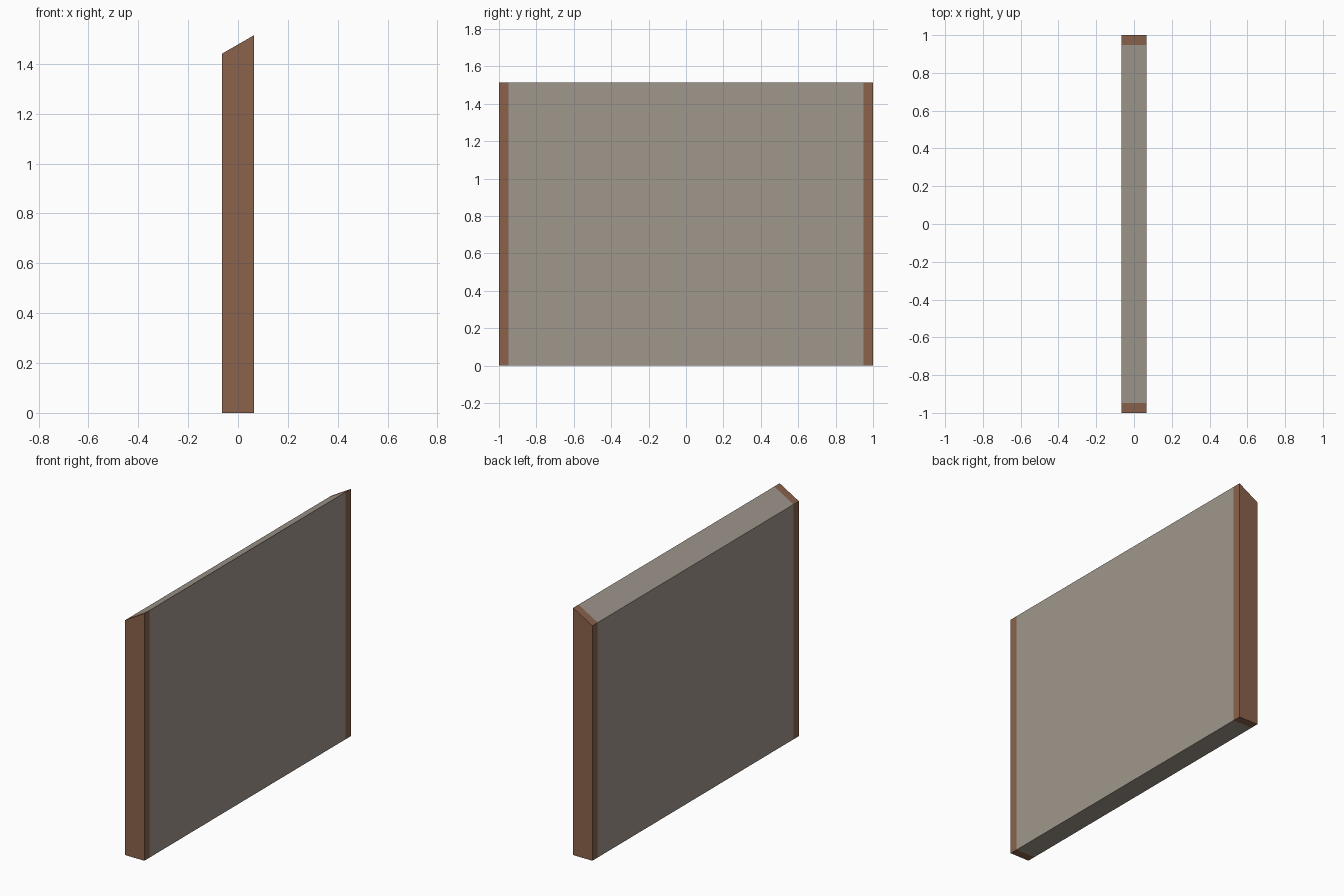
import bpy, bmesh
from mathutils import Vector

if "Cube" in bpy.data.objects:
    bpy.data.objects.remove(bpy.data.objects["Cube"])

HALF_T, HALF_L, BAND = 0.065, 1.0, 0.052
Z_LOW, Z_HIGH = 1.44, 1.515


def material(name, rgb):
    m = bpy.data.materials.new(name)
    m.diffuse_color = (*rgb, 1.0)
    m.use_nodes = True
    m.node_tree.nodes["Principled BSDF"].inputs["Base Color"].default_value = m.diffuse_color
    return m


stone = material("grey_plaster", (0.352, 0.309, 0.262))
wood = material("brown_wood", (0.256, 0.124, 0.072))

# Wall panel: slanted-top cross-section extruded along y
bm = bmesh.new()
profile = [(-HALF_T, 0), (HALF_T, 0), (HALF_T, Z_HIGH), (-HALF_T, Z_LOW)]
face = bm.faces.new([bm.verts.new((x, -HALF_L, z)) for x, z in profile])
ext = bmesh.ops.extrude_face_region(bm, geom=[face], use_keep_orig=True)
verts = [g for g in ext["geom"] if isinstance(g, bmesh.types.BMVert)]
bmesh.ops.translate(bm, verts=verts, vec=Vector((0, 2 * HALF_L, 0)))

# Cut the trim bands near both ends
for side in (-1, 1):
    bmesh.ops.bisect_plane(bm, geom=bm.verts[:] + bm.edges[:] + bm.faces[:],
                           plane_co=(0, side * (HALF_L - BAND), 0), plane_no=(0, 1, 0))
bmesh.ops.recalc_face_normals(bm, faces=bm.faces)

# Wooden ends, plastered middle
for f in bm.faces:
    f.material_index = int(abs(f.calc_center_median().y) > HALF_L - BAND)

mesh = bpy.data.meshes.new("wall_panel")
bm.to_mesh(mesh)
bm.free()
mesh.materials.append(stone)
mesh.materials.append(wood)
bpy.context.collection.objects.link(bpy.data.objects.new("wall_panel", mesh))
